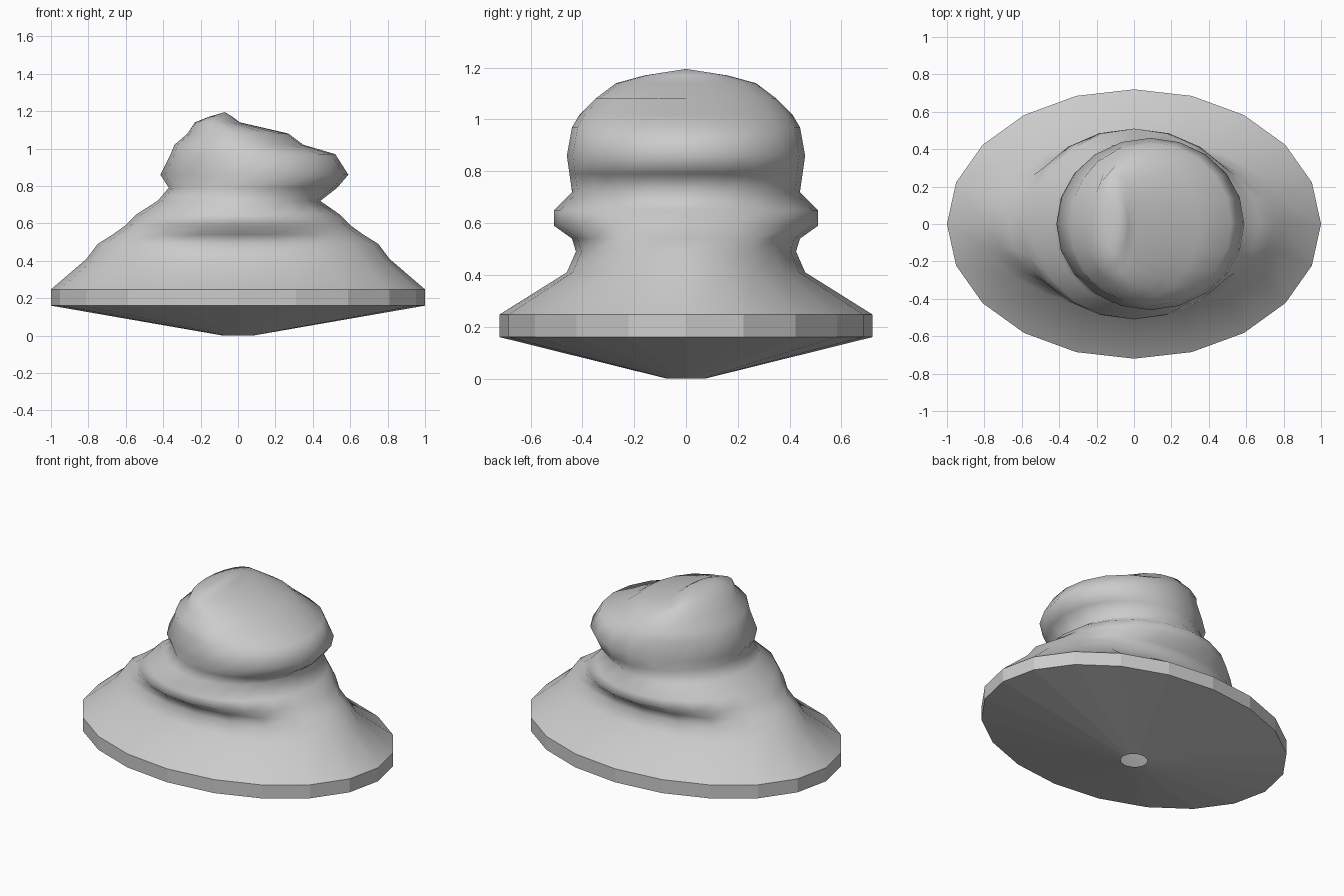
import bpy, bmesh, math

if "Cube" in bpy.data.objects:
    bpy.data.objects.remove(bpy.data.objects["Cube"])

SIDES = 20

# Elliptical cross-sections: left x, right x, half depth, height
RINGS = [
    (-0.08, 0.08, 0.075, 0.00),   # open hole underneath
    (-1.00, 1.00, 0.72, 0.16),    # rim
    (-1.00, 1.00, 0.72, 0.247),
    (-0.81, 0.81, 0.46, 0.41),    # flared skirt
    (-0.75, 0.75, 0.425, 0.49),
    (-0.67, 0.67, 0.44, 0.54),
    (-0.60, 0.60, 0.51, 0.59),    # bulging fold
    (-0.54, 0.54, 0.51, 0.65),
    (-0.43, 0.44, 0.44, 0.72),    # neck
    (-0.37, 0.53, 0.45, 0.79),
    (-0.415, 0.59, 0.46, 0.86),   # head
    (-0.36, 0.52, 0.44, 0.97),
    (-0.34, 0.35, 0.41, 1.02),
    (-0.27, 0.27, 0.35, 1.08),
    (-0.23, 0.01, 0.27, 1.14),    # crest
    (-0.155, -0.03, 0.16, 1.17),
]
TIP = (-0.07, 0.0, 1.195)

bm = bmesh.new()
loops = []
for x0, x1, depth, z in RINGS:
    cx, rx = (x0 + x1) / 2, (x1 - x0) / 2
    loops.append([bm.verts.new((cx + rx * math.cos(2 * math.pi * i / SIDES),
                                depth * math.sin(2 * math.pi * i / SIDES), z))
                  for i in range(SIDES)])

# Skin between neighbouring loops, then close the top
for a, b in zip(loops, loops[1:]):
    for i in range(SIDES):
        j = (i + 1) % SIDES
        bm.faces.new((a[i], a[j], b[j], b[i]))
tip = bm.verts.new(TIP)
for i in range(SIDES):
    bm.faces.new((loops[-1][i], loops[-1][(i + 1) % SIDES], tip))

# Smooth folds above, flat facets on the rim, sharp rim edges
for f in bm.faces:
    f.smooth = f.calc_center_median().z > 0.25
for e in bm.edges:
    if all(v in loops[1] or v in loops[2] for v in e.verts):
        e.smooth = False

mesh = bpy.data.meshes.new("folded_mound")
bm.to_mesh(mesh)
bm.free()
obj = bpy.data.objects.new("folded_mound", mesh)
bpy.context.collection.objects.link(obj)
